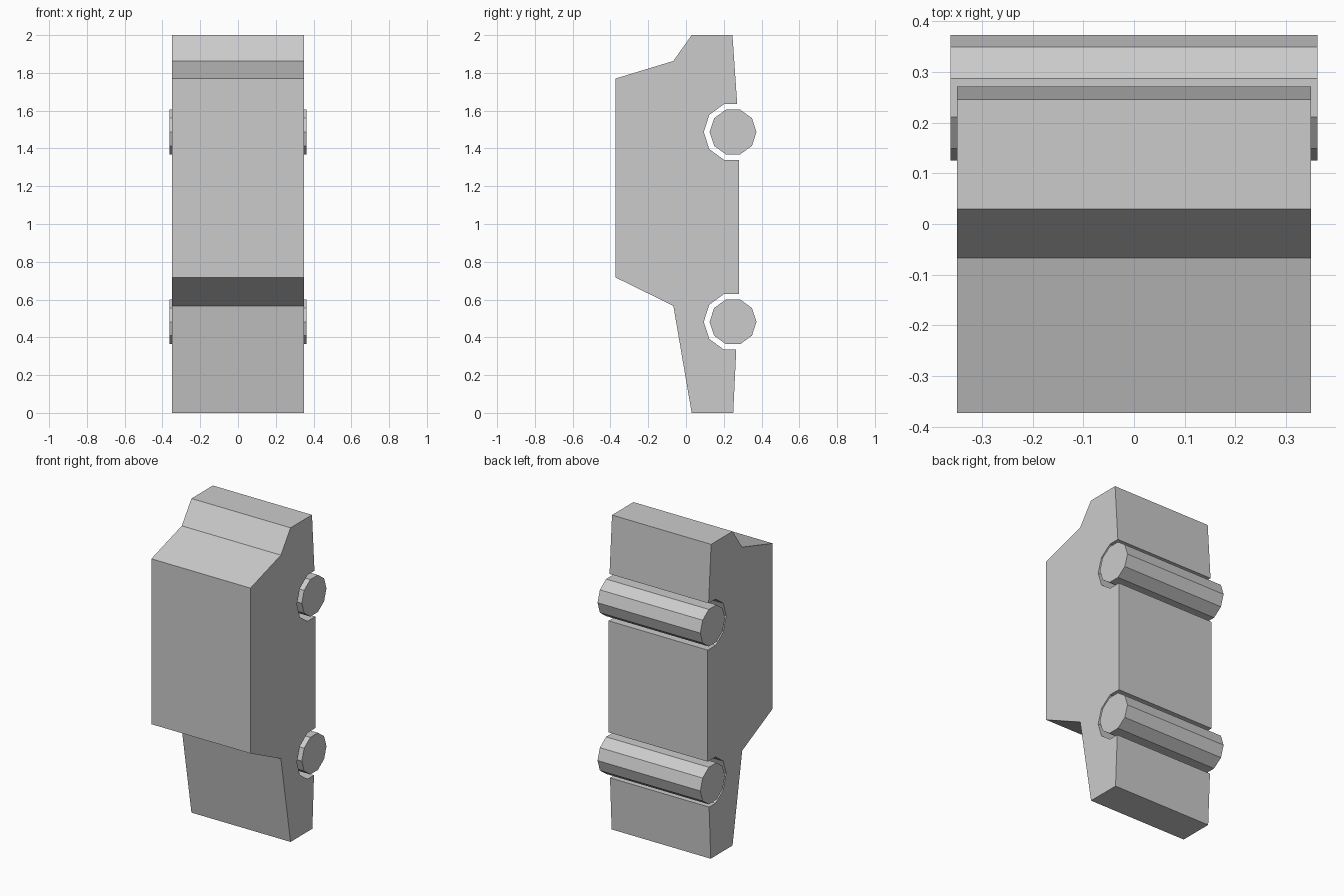
import bpy, bmesh
from math import cos, sin, radians

if "Cube" in bpy.data.objects:
    bpy.data.objects.remove(bpy.data.objects["Cube"])

WHEEL_Y, WHEEL_R, ARCH_R = 0.249, 0.124, 0.155
UPPER_Z, LOWER_Z = 1.487, 0.482


def ring(z, r, angles):
    return [(WHEEL_Y + r * cos(radians(a)), z + r * sin(radians(a))) for a in angles]


def extrude_profile(name, pts, half_width):
    """Extrude a closed y-z outline symmetrically along x."""
    bm = bmesh.new()
    face = bm.faces.new([bm.verts.new((-half_width, y, z)) for y, z in pts])
    geom = bmesh.ops.extrude_face_region(bm, geom=[face], use_keep_orig=True)["geom"]
    verts = [g for g in geom if isinstance(g, bmesh.types.BMVert)]
    bmesh.ops.translate(bm, verts=verts, vec=(2 * half_width, 0, 0))
    bmesh.ops.recalc_face_normals(bm, faces=bm.faces)
    mesh = bpy.data.meshes.new(name)
    bm.to_mesh(mesh)
    bm.free()
    obj = bpy.data.objects.new(name, mesh)
    bpy.context.collection.objects.link(obj)
    return obj


# Car body standing on end, with faceted wheel arches cut into its underside
arch = range(108, 253, 36)
h = ARCH_R * sin(radians(72))
body = [(0.03, 2.0), (0.246, 2.0), (0.271, UPPER_Z + h)]
body += ring(UPPER_Z, ARCH_R, arch)
body += [(0.28, UPPER_Z - h), (0.28, LOWER_Z + h)]
body += ring(LOWER_Z, ARCH_R, arch)
body += [(0.266, LOWER_Z - h), (0.25, 0.0), (0.03, 0.0),
         (-0.067, 0.567), (-0.373, 0.717), (-0.373, 1.77), (-0.067, 1.863)]
extrude_profile("car_body", body, 0.349)

# Full-width ten-sided wheel rollers
for name, z in (("upper_wheels", UPPER_Z), ("lower_wheels", LOWER_Z)):
    extrude_profile(name, ring(z, WHEEL_R, range(0, 360, 36)), 0.362)
